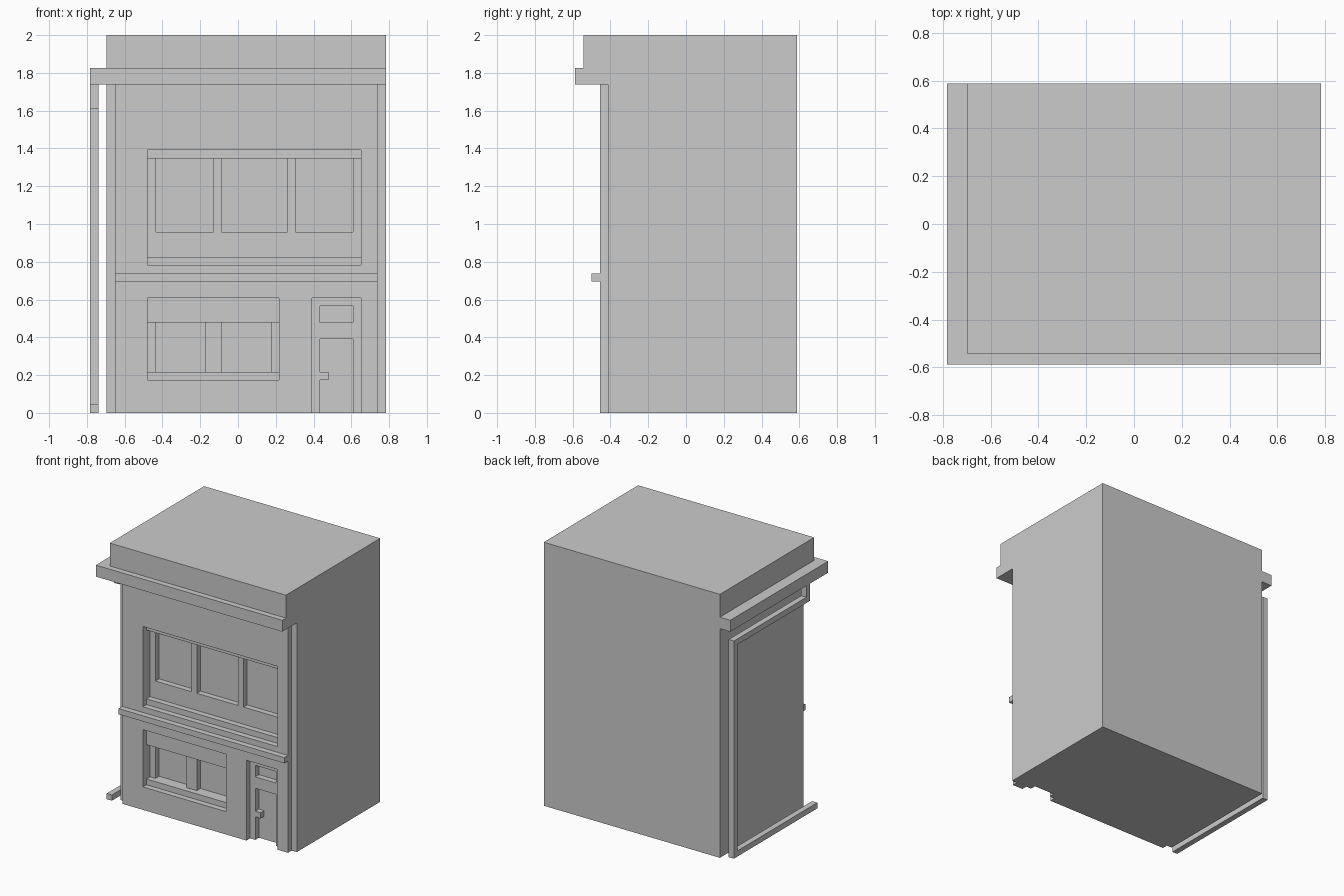
import bpy, bmesh
from mathutils import Vector

if "Cube" in bpy.data.objects:
    bpy.data.objects.remove(bpy.data.objects["Cube"])

# The building sits on a regular grid: 36 wide, 27 deep, 46 high
U = 2 / 46
OFFSET = Vector((-18, -13.5, 0))


def prism(name, points, axis, start, end):
    """Extrude a 2D outline along an axis (0 = x, outline is y,z; 2 = z, outline is x,y)."""
    def place(p, d):
        co = list(p)
        co.insert(axis, d)
        return (Vector(co) + OFFSET) * U
    bm = bmesh.new()
    face = bm.faces.new([bm.verts.new(place(p, start)) for p in points])
    new = bmesh.ops.extrude_face_region(bm, geom=[face])["geom"]
    shift = Vector((0, 0, 0))
    shift[axis] = (end - start) * U
    bmesh.ops.translate(bm, vec=shift, verts=[v for v in new if isinstance(v, bmesh.types.BMVert)])
    bmesh.ops.recalc_face_normals(bm, faces=bm.faces)
    mesh = bpy.data.meshes.new(name)
    bm.to_mesh(mesh)
    bm.free()
    obj = bpy.data.objects.new(name, mesh)
    bpy.context.collection.objects.link(obj)
    return obj


def box(name, x, y, z):
    outline = [(x[0], y[0]), (x[1], y[0]), (x[1], y[1]), (x[0], y[1])]
    return prism(name, outline, 2, *z)


def carve(obj, openings, y):
    """Cut rectangular openings (x range, z range) through the depth range y."""
    for x, z in openings:
        cutter = box("cutter", x, y, z)
        cutter.hide_render = True
        mod = obj.modifiers.new("opening", 'BOOLEAN')
        mod.operation = 'DIFFERENCE'
        mod.solver = 'EXACT'
        mod.object = cutter
        bpy.context.view_layer.objects.active = obj
        bpy.ops.object.modifier_apply(modifier=mod.name)
        bpy.data.objects.remove(cutter)


def window(name, x, z, lintel, pane_bottom, posts):
    """Fill a recess with lintel, sill, posts and an optional lower panel."""
    top, base = z[1] - lintel, z[0] + 1
    box(name + "_lintel", x, (4, 6), (top, z[1]))
    box(name + "_sill", x, (4, 6), (z[0], base))
    if pane_bottom > base:
        box(name + "_lower_panel", x, (5, 6), (base, pane_bottom))
    for i, post in enumerate(posts):
        box(f"{name}_post_{i + 1}", post, (5, 6), (pane_bottom, top))


upper = ((7, 33), (18, 32))
lower = ((7, 23), (4, 14))

# Main block with overhanging parapet, recessed for windows and door
body = prism("building_body", [(4, 0), (27, 0), (27, 46), (1, 46), (1, 40), (4, 40)], 0, 2, 36)
carve(body, [upper, lower], (3.5, 6))
carve(body, [((28, 32), (-1, 9)), ((28, 32), (11, 13))], (3.5, 5))

# Raised front wall
wall = box("front_wall", (3, 35), (3, 4), (0, 40))
carve(wall, [upper, lower, ((27, 33), (-1, 14))], (2, 5))

# Cornice around front and left side, and ledge between floors
prism("cornice", [(0, 0), (36, 0), (36, 1), (2, 1), (2, 27), (0, 27)], 2, 40, 42)
box("floor_ledge", (3, 35), (2, 3), (16, 17))

# Window frames
window("upper_window", *upper, 1, 22, [(7, 8), (15, 16), (24, 25), (32, 33)])
window("lower_window", *lower, 3, 5, [(7, 8), (14, 16), (22, 23)])

# Door handle
box("door_handle", (28, 29), (4, 5), (4, 5))

# Square drainpipe along the left side
prism("drainpipe", [(3, 0), (26, 0), (26, 38), (6, 38), (6, 40), (5, 40),
                    (5, 37), (25, 37), (25, 1), (3, 1)], 0, 0, 1)
